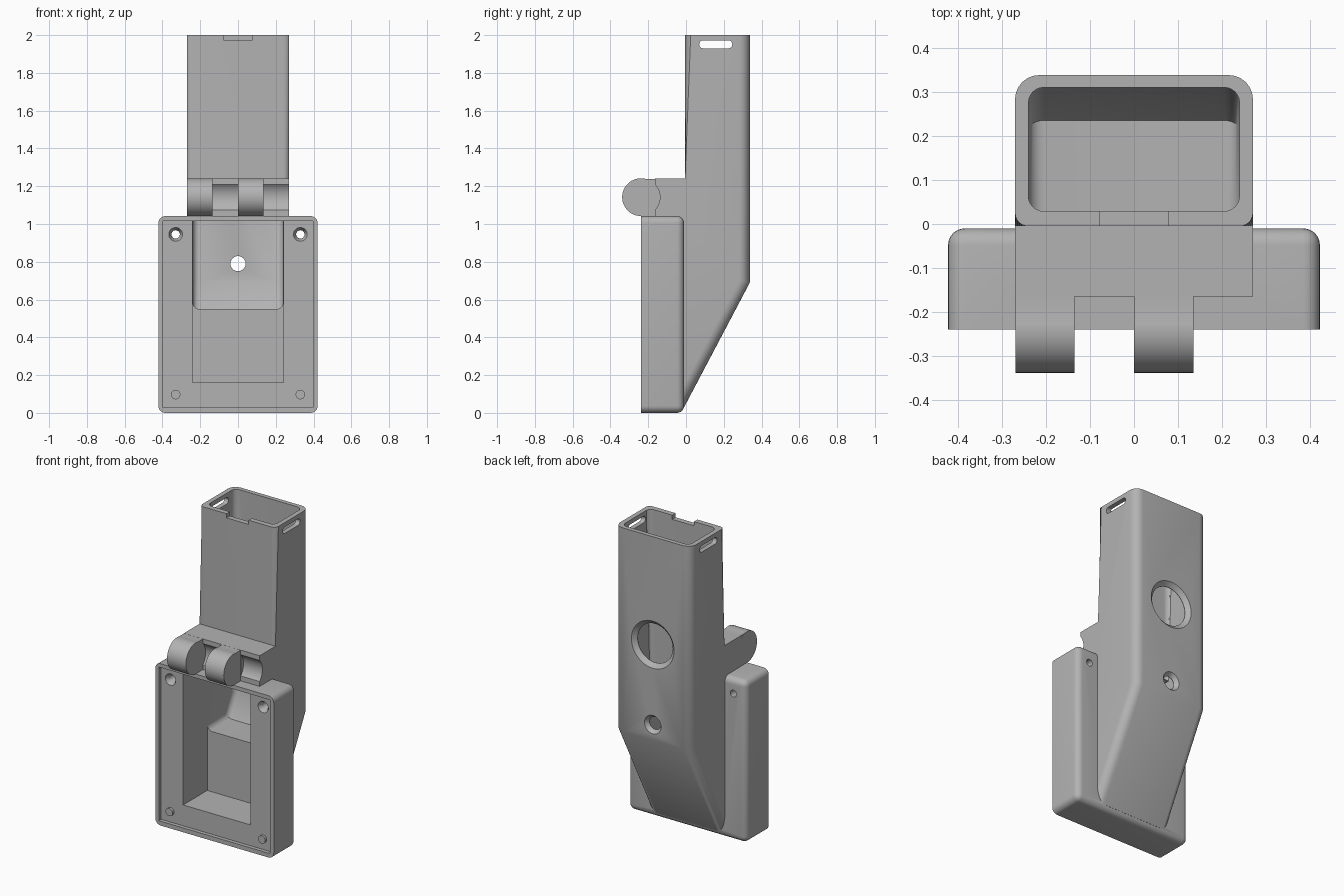
import bpy, bmesh, math
from mathutils import Matrix, Vector

if "Cube" in bpy.data.objects:
    bpy.data.objects.remove(bpy.data.objects["Cube"], do_unlink=True)

grey = bpy.data.materials.new("plain grey")
grey.use_nodes = True
grey.diffuse_color = (0.45, 0.45, 0.45, 1)
grey.node_tree.nodes["Principled BSDF"].inputs["Base Color"].default_value = (0.45, 0.45, 0.45, 1)


def finish(bm, name):
    bmesh.ops.recalc_face_normals(bm, faces=bm.faces)
    mesh = bpy.data.meshes.new(name)
    bm.to_mesh(mesh)
    bm.free()
    mesh.materials.append(grey)
    obj = bpy.data.objects.new(name, mesh)
    bpy.context.collection.objects.link(obj)
    return obj


def round_edges(bm, test, radius):
    """Bevel the edges whose two end points pass the test."""
    edges = [e for e in bm.edges if test(e.verts[0].co, e.verts[1].co)]
    bmesh.ops.bevel(bm, geom=edges, offset=radius, segments=6, profile=0.5,
                    affect='EDGES', clamp_overlap=True)


def box_mesh(x, y, z):
    bm = bmesh.new()
    bmesh.ops.create_cube(bm, size=1)
    for v in bm.verts:
        v.co = [r[0] if c < 0 else r[1] for c, r in zip(v.co, (x, y, z))]
    return bm


def box(name, x, y, z):
    return finish(box_mesh(x, y, z), name)


def side_profile(points, half_width):
    """Extrude a (y, z) outline across x."""
    bm = bmesh.new()
    face = bm.faces.new([bm.verts.new((-half_width, y, z)) for y, z in points])
    out = bmesh.ops.extrude_face_region(bm, geom=[face])
    for v in out["geom"]:
        if isinstance(v, bmesh.types.BMVert):
            v.co.x = half_width
    return bm


def rod(name, start, end, r1, r2=None):
    """Cylinder or cone between two points."""
    a, b = Vector(start), Vector(end)
    turn = (b - a).to_track_quat('Z', 'Y').to_matrix().to_4x4()
    bm = bmesh.new()
    bmesh.ops.create_cone(bm, cap_ends=True, segments=48, radius1=r1,
                          radius2=r1 if r2 is None else r2, depth=(b - a).length,
                          matrix=Matrix.Translation((a + b) / 2) @ turn)
    return finish(bm, name)


def combine(target, tool, operation):
    tool.hide_render = True
    mod = target.modifiers.new("combine", 'BOOLEAN')
    mod.operation, mod.solver, mod.object = operation, 'EXACT', tool
    bpy.context.view_layer.objects.active = target
    bpy.ops.object.modifier_apply(modifier=mod.name)
    bpy.data.objects.remove(tool, do_unlink=True)


def cut(tool):
    combine(body, tool, 'DIFFERENCE')


def add(tool):
    combine(body, tool, 'UNION')


# Tower with sloping lower back and hinge block
FRONT, BACK = -0.005, 0.338
bm = side_profile([(FRONT, 2), (BACK, 2), (BACK, 0.69), (-0.01, 0.03), (-0.1, 0.03),
                   (-0.1, 0.95), (-0.165, 0.95), (-0.165, 1.24), (FRONT, 1.24)], 0.27)
along = lambda a, b: abs(a.x - b.x) < 1e-4
round_edges(bm, lambda a, b: along(a, b) and min(a.y, b.y) > -0.02 and max(a.y, b.y) > 0.3
            and abs(a.z - b.z) > 0.1, 0.055)
round_edges(bm, lambda a, b: along(a, b) and max(a.y, b.y) < 0 and min(a.z, b.z) > 1.2
            and abs(a.z - b.z) > 0.1, 0.03)
body = finish(bm, "holder_body")

# Clearance between the hinge knuckles
HY, HZ = -0.238, 1.142
for x0, x1 in ((-0.134, -0.001), (0.136, 0.3)):
    cut(rod("hinge_gap", (x0, HY, HZ), (x1, HY, HZ), 0.1))

# Base box, rounded everywhere except its front rim
bm = box_mesh((-0.422, 0.422), (-0.239, -0.01), (0, 1.042))
round_edges(bm, lambda a, b: max(a.y, b.y) > -0.1, 0.038)
add(finish(bm, "base_box"))

# Hinge knuckles
for x0, x1 in ((-0.269, -0.135), (0, 0.135)):
    knuckle = rod("knuckle", (x0, HY, HZ), (x1, HY, HZ), 0.1)
    add(knuckle)
    add(box("knuckle_web", (x0 + 0.0005, x1 - 0.0005), (HY, -0.1), (1.03, 1.2395)))

# Lid recess and deep pocket in the base
LIP = -0.215
cut(box("lid_recess", (-0.397, 0.397), (-0.4, LIP), (0.028, 1.017)))
cut(box("pocket", (-0.24, 0.24), (-0.3, 0.03), (0.162, 1.015)))

# Tower cavity, opening forward into the pocket
bm = side_profile([(0.029, 2.1), (0.31, 2.1), (0.31, 0.69), (0.235, 0.55), (-0.1, 0.55),
                   (-0.1, 1.01), (0.029, 1.01)], 0.2395)
round_edges(bm, lambda a, b: along(a, b) and min(a.y, b.y) > 0 or
            along(a, b) and max(a.z, b.z) < 0.6, 0.035)
cut(finish(bm, "tower_cavity"))

# Strap slots and front notch at the tower rim
bm = box_mesh((-0.5, 0.5), (0.07, 0.245), (1.93, 1.972))
round_edges(bm, lambda a, b: abs(a.x - b.x) > 0.5, 0.0205)
cut(finish(bm, "strap_slot"))
cut(box("rim_notch", (-0.078, 0.078), (-0.1, 0.1), (1.973, 2.1)))

# Chamfered round holes in the tower back
for z, r, chamfer in ((0.79, 0.04, 0.02), (1.305, 0.125, 0.028)):
    cut(rod("back_hole", (0, 0.2, z), (0, 0.5, z), r))
    cut(rod("hole_chamfer", (0, BACK - 0.025, z), (0, BACK + 0.001, z), r, r + chamfer))

# Countersunk screw holes above, locating pegs below
for x in (-0.33, 0.33):
    cut(rod("screw_hole", (x, -0.4, 0.945), (x, 0.1, 0.945), 0.022))
    cut(rod("countersink", (x, LIP - 0.001, 0.945), (x, LIP + 0.03, 0.945), 0.037, 0.02))
    add(rod("locating_peg", (x, LIP + 0.01, 0.097), (x, LIP - 0.015, 0.097), 0.025))

# Smooth rounded surfaces, crisp edges
bpy.ops.object.select_all(action='DESELECT')
body.select_set(True)
bpy.context.view_layer.objects.active = body
bpy.ops.object.shade_smooth_by_angle(angle=math.radians(30))
